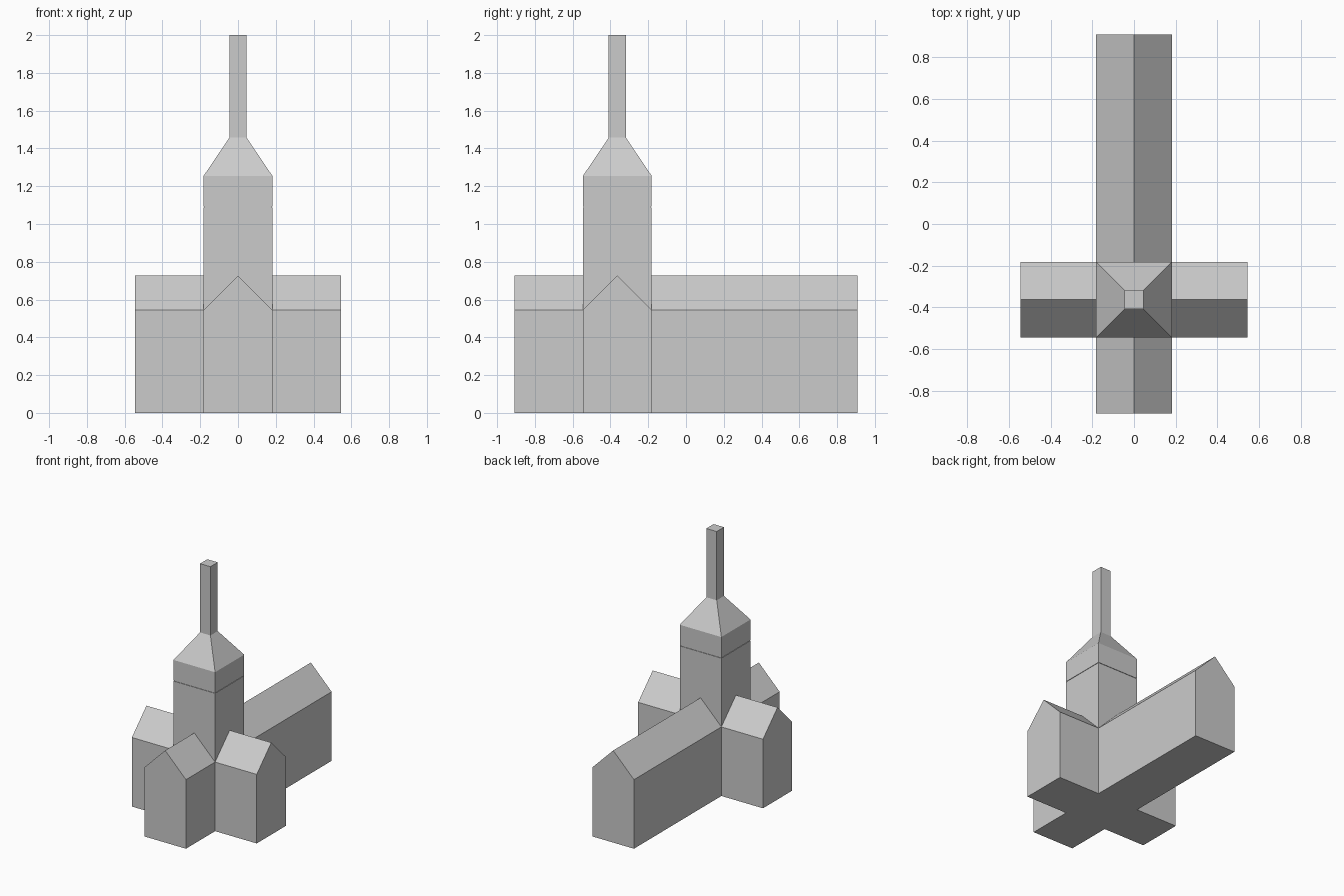
import bpy, bmesh
from mathutils import Matrix, Vector
from math import pi

if "Cube" in bpy.data.objects:
    bpy.data.objects.remove(bpy.data.objects["Cube"])

U = 2 / 11            # half width of tower and wings
CY = -2 * U           # tower centre on y
EAVE, RIDGE, BELT = 3 * U, 4 * U, 6 * U


def finish(bm, name):
    bmesh.ops.remove_doubles(bm, verts=bm.verts, dist=1e-4)
    bmesh.ops.recalc_face_normals(bm, faces=bm.faces)
    me = bpy.data.meshes.new(name)
    bm.to_mesh(me)
    bm.free()
    ob = bpy.data.objects.new(name, me)
    ob.location.y = CY
    bpy.context.collection.objects.link(ob)
    return ob


# Cross-shaped body: four gabled wings around the lower tower walls
body = bmesh.new()
gable = [(-U, 0), (U, 0), (U, EAVE), (0, RIDGE), (-U, EAVE)]
for i, length in enumerate([2 * U, 2 * U, 6 * U, 2 * U]):   # front, right, back, left
    rot = Matrix.Rotation(i * pi / 2, 4, 'Z')

    def ring(y, pts):
        return [body.verts.new(rot @ Vector((x, y, z))) for x, z in pts]

    inner, outer = ring(-U, gable), ring(-U - length, gable)
    body.faces.new(outer)
    for a in range(5):
        b = (a + 1) % 5
        body.faces.new((inner[a], inner[b], outer[b], outer[a]))
    # tower wall above the wing roof, split along the ridge line
    for s in (-1, 1):
        body.faces.new(ring(-U, [(s * U, EAVE), (0, RIDGE), (0, BELT - .003), (s * U, BELT - .003)]))
# floor under the crossing
body.faces.new([body.verts.new((x * U, y * U, 0)) for x, y in [(-1, -1), (1, -1), (1, 1), (-1, 1)]])
bmesh.ops.remove_doubles(body, verts=body.verts, dist=1e-4)
bmesh.ops.dissolve_limit(body, angle_limit=.01, verts=body.verts, edges=body.edges)
finish(body, "church_body")

# Belfry with thin groove, sloped roof and square spire
top = bmesh.new()
prev = None
for half, z in [(U, BELT - .003), (U - .004, BELT - .003), (U - .004, BELT + .003),
                (U, BELT + .003), (U, 1.255), (U / 4, 1.457), (U / 4, 2)]:
    cur = [top.verts.new((x * half, y * half, z)) for x, y in [(-1, -1), (1, -1), (1, 1), (-1, 1)]]
    if prev:
        for a in range(4):
            b = (a + 1) % 4
            top.faces.new((prev[a], prev[b], cur[b], cur[a]))
    prev = cur
top.faces.new(prev)
finish(top, "belfry_and_spire")
